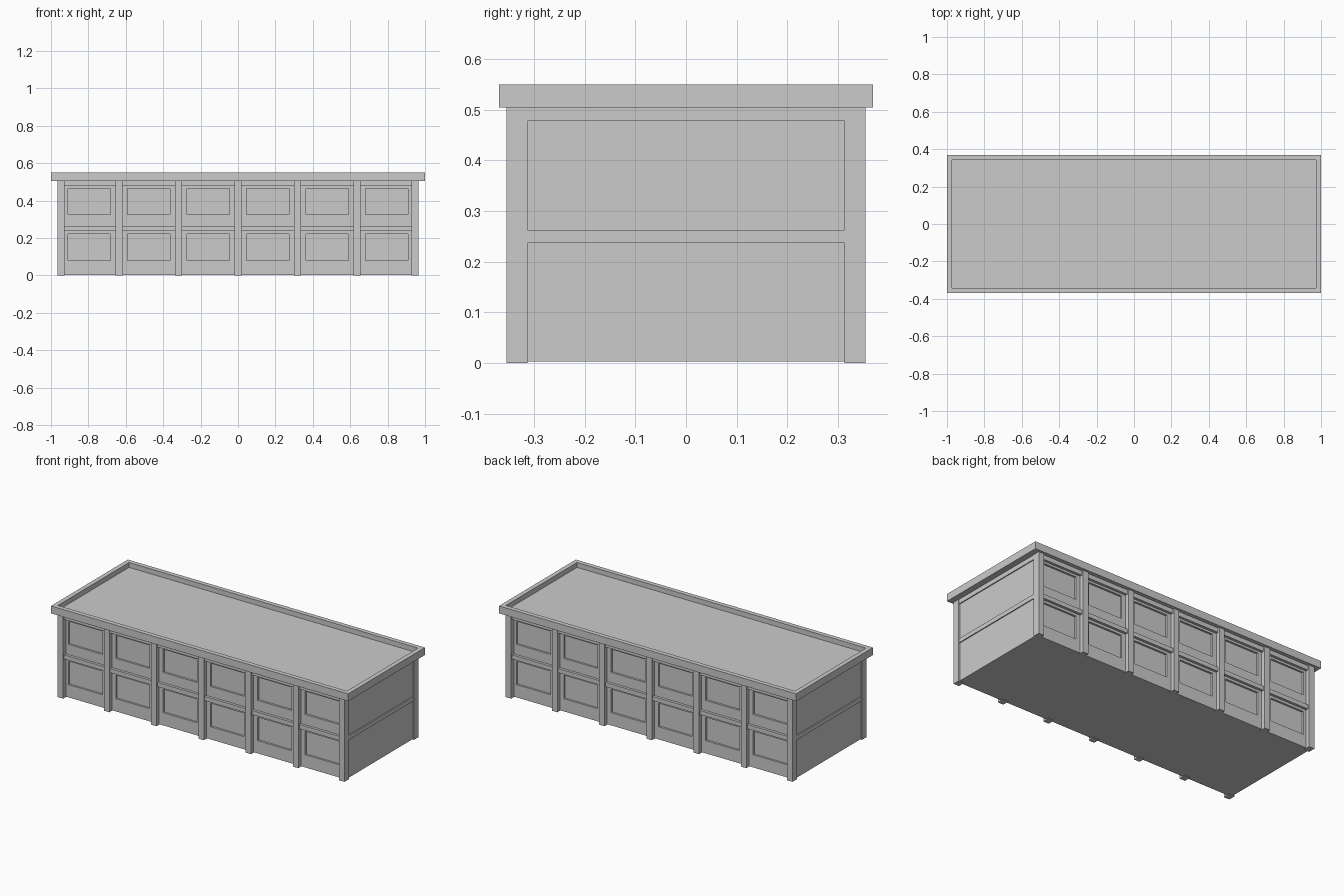
import bpy, bmesh

if "Cube" in bpy.data.objects:
    bpy.data.objects.remove(bpy.data.objects["Cube"])

WALL_X, WALL_Y = 0.957, 0.33      # recessed wall faces
COL_X, COL_Y = 0.965, 0.355       # outer faces of the columns
WINDOW_X = [s * c for s in (-1, 1) for c in (0.159, 0.477, 0.796)]
WINDOW_Z = [(0.08, 0.222), (0.325, 0.465)]
WINDOW_HALF = 0.114


def finish(bm, name):
    bmesh.ops.recalc_face_normals(bm, faces=bm.faces)
    mesh = bpy.data.meshes.new(name)
    bm.to_mesh(mesh)
    bm.free()
    ob = bpy.data.objects.new(name, mesh)
    bpy.context.collection.objects.link(ob)
    return ob


def box_bm(x0, x1, y0, y1, z0, z1):
    bm = bmesh.new()
    bmesh.ops.create_cube(bm, size=1)
    for v in bm.verts:
        v.co.x = x1 if v.co.x > 0 else x0
        v.co.y = y1 if v.co.y > 0 else y0
        v.co.z = z1 if v.co.z > 0 else z0
    return bm


def box(name, *dims):
    return finish(box_bm(*dims), name)


# Main body with recessed windows on front and back
bm = box_bm(-WALL_X, WALL_X, -WALL_Y, WALL_Y, 0.003, 0.51)
cuts = [((c + s * WINDOW_HALF, 0, 0), (1, 0, 0)) for c in WINDOW_X for s in (-1, 1)]
cuts += [((0, 0, z), (0, 0, 1)) for pair in WINDOW_Z for z in pair]
for co, no in cuts:
    bmesh.ops.bisect_plane(bm, geom=bm.verts[:] + bm.edges[:] + bm.faces[:],
                           plane_co=co, plane_no=no)


def is_window(f):
    c = f.calc_center_median()
    return (abs(f.normal.y) > 0.9
            and any(abs(c.x - w) < WINDOW_HALF for w in WINDOW_X)
            and any(a < c.z < b for a, b in WINDOW_Z))


bm.normal_update()
panes = [f for f in bm.faces if is_window(f)]
for f in bmesh.ops.extrude_discrete_faces(bm, faces=panes)["faces"]:
    inward = -0.012 if f.calc_center_median().y > 0 else 0.012
    bmesh.ops.translate(bm, verts=f.verts[:], vec=(0, inward, 0))
bmesh.ops.dissolve_limit(bm, angle_limit=0.01, verts=bm.verts[:], edges=bm.edges[:])
finish(bm, "body")

# Columns along front and back, wrapping the corners at the ends
for side, tag in ((-1, "front"), (1, "back")):
    ys = sorted((side * 0.313, side * COL_Y))
    for i in range(-3, 4):
        c = i * 0.318 if abs(i) < 3 else i / 3 * 0.9465
        box(f"{tag}_column_{i + 4}", c - 0.0185, c + 0.0185, *ys, 0, 0.507)

# Horizontal beams on all four sides
for z0, z1, tag in ((0.237, 0.263, "floor"), (0.478, 0.507, "eaves")):
    for side in (-1, 1):
        ys = sorted((side * 0.32, side * 0.346))
        box(f"{tag}_long_beam", -0.94, 0.94, *ys, z0, z1)
        xs = sorted((side * 0.94, side * 0.963))
        box(f"{tag}_end_beam", *xs, -0.33, 0.33, z0, z1)

# Roof slab with a sunken deck inside a raised rim
bm = box_bm(-1, 1, -0.369, 0.369, 0.505, 0.55)
bm.normal_update()
top = max(bm.faces, key=lambda f: f.calc_center_median().z)
bmesh.ops.inset_region(bm, faces=[top], thickness=0.039)
deck = bmesh.ops.extrude_discrete_faces(bm, faces=[top])["faces"][0]
bmesh.ops.translate(bm, verts=deck.verts[:], vec=(0, 0, -0.03))
finish(bm, "roof")
